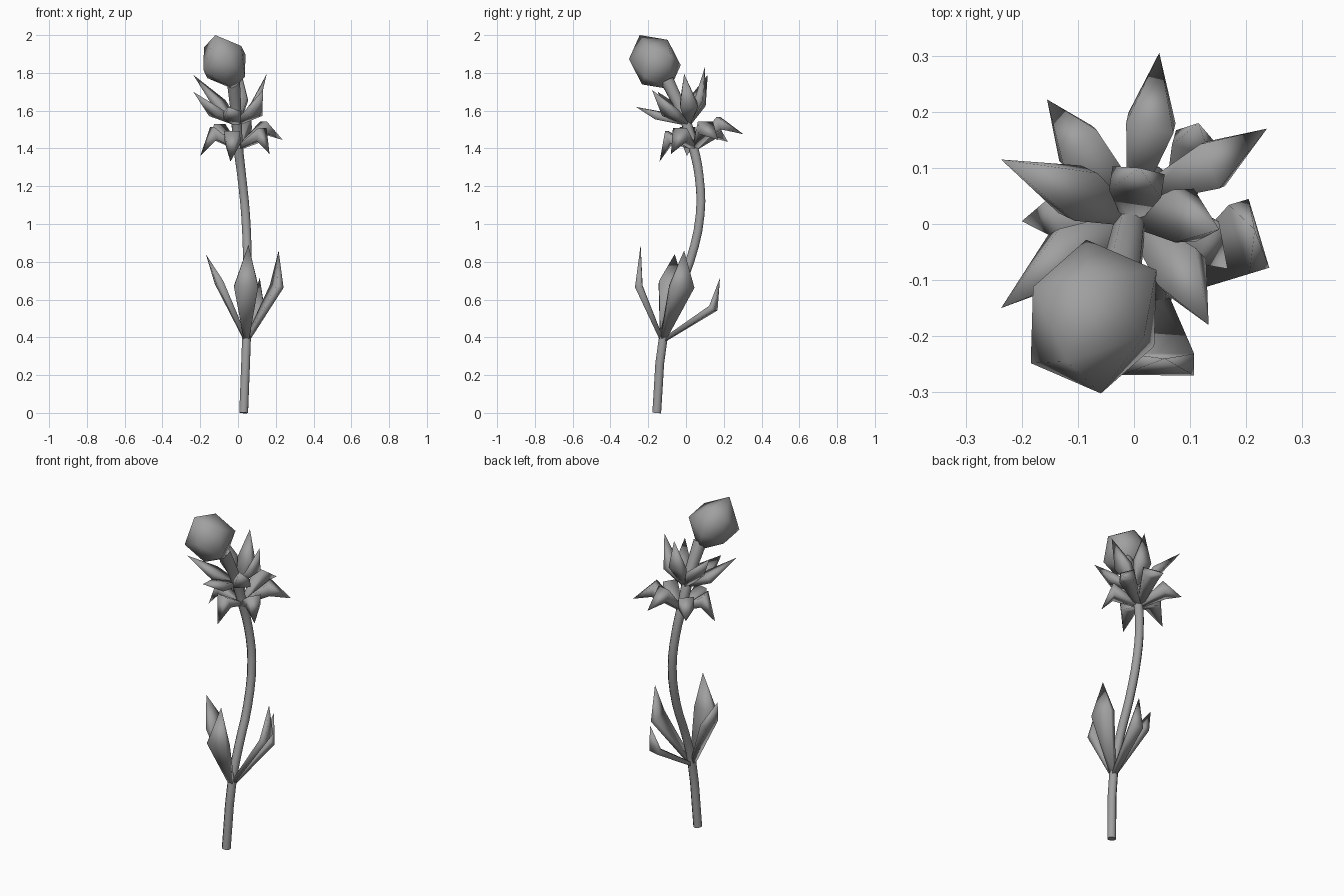
import bpy, bmesh, math
from mathutils import Vector

cube = bpy.data.objects.get("Cube")
if cube:
    bpy.data.objects.remove(cube, do_unlink=True)

grey = bpy.data.materials.new("plain_grey")
grey.use_nodes = True
grey.diffuse_color = (0.35, 0.35, 0.35, 1)
grey.node_tree.nodes["Principled BSDF"].inputs["Base Color"].default_value = grey.diffuse_color


def select_only(obj):
    bpy.ops.object.select_all(action="DESELECT")
    obj.select_set(True)
    bpy.context.view_layer.objects.active = obj


def finish(name, bm):
    """Turn a bmesh into a smooth shaded object."""
    bmesh.ops.recalc_face_normals(bm, faces=bm.faces)
    mesh = bpy.data.meshes.new(name)
    bm.to_mesh(mesh)
    bm.free()
    mesh.materials.append(grey)
    obj = bpy.data.objects.new(name, mesh)
    bpy.context.collection.objects.link(obj)
    select_only(obj)
    bpy.ops.object.shade_smooth_by_angle(angle=math.radians(110))


def leaf(name, base, axis, belly, tip, width, thick):
    """Four-sided leaf facing away from the axis: thin stalk, wide flat belly, pointed tip."""
    out = belly - axis
    side = Vector((out.y, -out.x, 0)).normalized()
    up = side.cross(tip - base).normalized()
    bm = bmesh.new()
    rings = []
    for centre, w, t in ((base, 0.012, 0.01), (belly, width, thick)):
        corners = ((1, 1), (-1, 1), (-1, -1), (1, -1))
        rings.append([bm.verts.new(centre + side * w * s + up * t * u) for s, u in corners])
    point = bm.verts.new(tip)
    low, high = rings
    bm.faces.new(low)
    for i in range(4):
        j = (i + 1) % 4
        bm.faces.new((low[i], low[j], high[j], high[i]))
        bm.faces.new((high[i], high[j], point))
    finish(name, bm)


def whorl(name, base, axis, width, thick, leaves):
    """Leaves that grow from one point of the stem, each given by belly and tip."""
    for i, (belly, tip) in enumerate(leaves, 1):
        leaf(f"{name}_{i}", Vector(base), Vector(axis), Vector(belly), Vector(tip), width, thick)


# Stem: a bent tube, a little thicker under the bud
path = [
    (0.03, -0.155, 0, 1), (0.045, -0.12, 0.4, 1), (0.05, -0.06, 0.6, 1),
    (0.05, 0.02, 0.8, 1), (0.04, 0.075, 1.05, 1), (0.02, 0.07, 1.25, 1),
    (0, 0.035, 1.42, 1.1), (-0.01, -0.015, 1.58, 1.2), (-0.025, -0.1, 1.76, 1.5),
]
curve = bpy.data.curves.new("stem", "CURVE")
curve.dimensions = "3D"
curve.bevel_depth = 0.025
curve.bevel_resolution = 2
curve.resolution_u = 3
curve.use_fill_caps = True
spline = curve.splines.new("BEZIER")
spline.bezier_points.add(len(path) - 1)
for p, (x, y, z, r) in zip(spline.bezier_points, path):
    p.co = (x, y, z)
    p.radius = r
    p.handle_left_type = p.handle_right_type = "AUTO"
curve.materials.append(grey)
stem = bpy.data.objects.new("stem", curve)
bpy.context.collection.objects.link(stem)
select_only(stem)
bpy.ops.object.convert(target="MESH")
bpy.ops.object.shade_smooth_by_angle(angle=math.radians(70))

# Bud: a twenty-sided solid from opposite pairs of corners
centre = Vector((-0.072, -0.165, 1.857))
corners = [(-0.048, -0.08, 0.143), (-0.01, 0.068, 0.118), (0.09, -0.035, 0.085),
           (0.112, 0.083, 0.04), (-0.108, 0.053, 0.078), (0.013, -0.137, 0.016)]
bm = bmesh.new()
for c in corners:
    for s in (1, -1):
        bm.verts.new(centre + s * Vector(c))
bmesh.ops.convex_hull(bm, input=bm.verts[:])
finish("bud", bm)

# Long leaves low on the stem, with one small leaf behind
low_base, low_axis = (0.045, -0.125, 0.38), (0.045, -0.07, 0.38)
whorl("stem_leaf", low_base, low_axis, 0.064, 0.02, [
    ((0.043, -0.25, 0.67), (0.055, -0.24, 0.89)),
    ((-0.1, -0.08, 0.69), (-0.17, -0.06, 0.84)),
    ((0.205, -0.022, 0.67), (0.215, -0.01, 0.86))])
whorl("small_stem_leaf", low_base, low_axis, 0.035, 0.018, [
    ((0.105, 0.145, 0.555), (0.115, 0.18, 0.715))])

# Drooping leaves below the bud
droop_base = (0, 0.045, 1.4)
whorl("drooping_leaf", droop_base, droop_base, 0.043, 0.034, [
    ((0.03, 0.18, 1.535), (0.045, 0.305, 1.475)),
    ((-0.1, 0.14, 1.495), (-0.155, 0.222, 1.435)),
    ((0.14, 0.105, 1.51), (0.237, 0.17, 1.445)),
    ((0.125, -0.03, 1.475), (0.167, -0.08, 1.37)),
    ((-0.13, 0.01, 1.48), (-0.2, 0.005, 1.36)),
    ((-0.03, -0.09, 1.46), (-0.04, -0.14, 1.33))])

# Upright leaves just under the bud
upright_base = (-0.005, 0.01, 1.53)
whorl("upright_leaf", upright_base, upright_base, 0.047, 0.022, [
    ((-0.1, 0.055, 1.64), (-0.237, 0.115, 1.79)),
    ((0.09, 0.015, 1.63), (0.152, -0.01, 1.795)),
    ((-0.12, -0.055, 1.59), (-0.237, -0.15, 1.7)),
    ((-0.03, -0.15, 1.575), (-0.05, -0.265, 1.62)),
    ((0.085, -0.085, 1.59), (0.133, -0.18, 1.71)),
    ((0.005, 0.075, 1.66), (0.01, 0.1, 1.83))])
